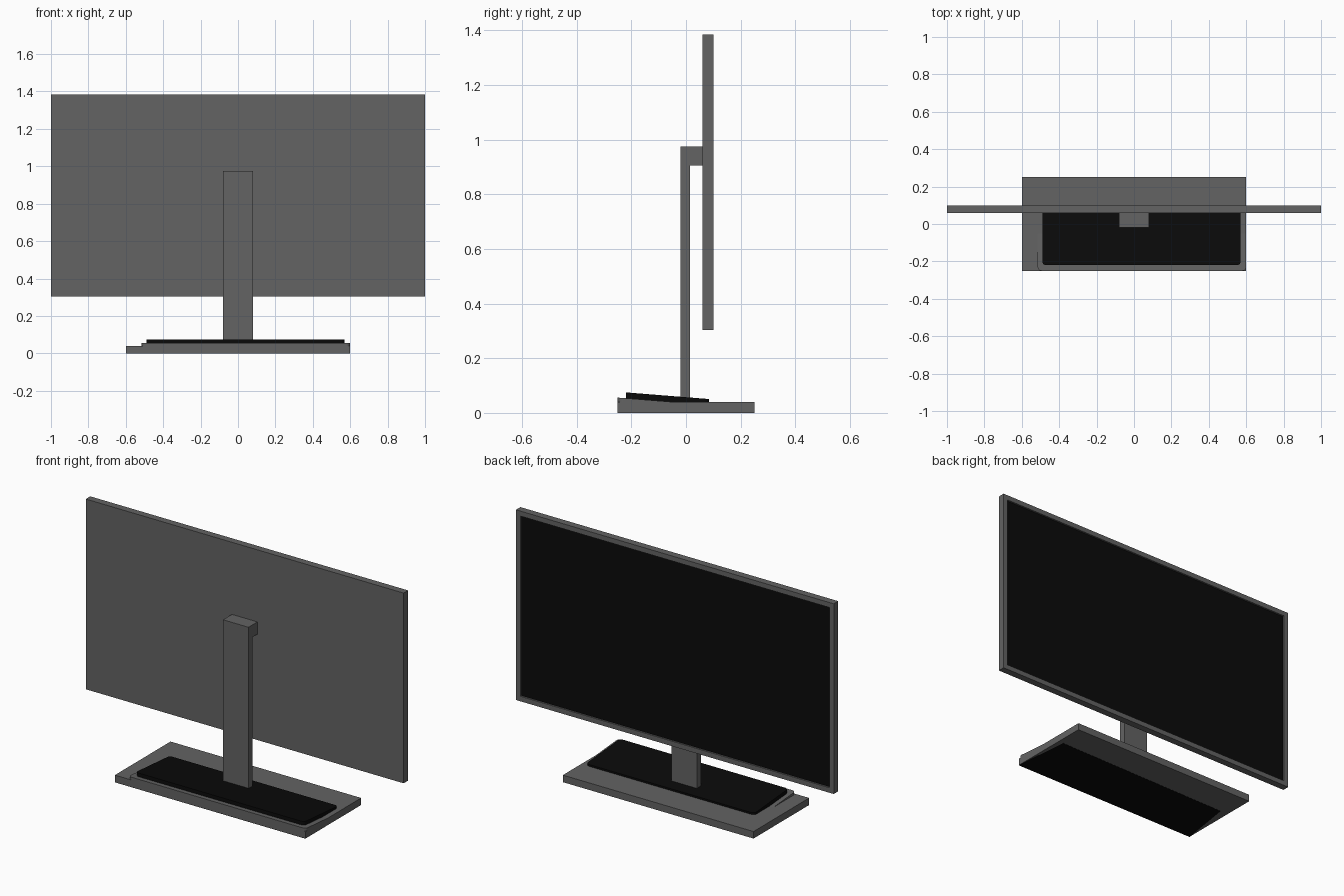
import bpy, bmesh, math
from mathutils import Matrix

cube = bpy.data.objects.get("Cube")
if cube:
    bpy.data.objects.remove(cube, do_unlink=True)


def material(name, value):
    m = bpy.data.materials.new(name)
    m.use_nodes = True
    colour = (value, value, value, 1)
    m.diffuse_color = colour
    m.node_tree.nodes["Principled BSDF"].inputs["Base Color"].default_value = colour
    return m


grey = material("dark grey plastic", 0.125)
black = material("black", 0.003)


def finish(name, bm, *mats):
    bmesh.ops.recalc_face_normals(bm, faces=bm.faces)
    mesh = bpy.data.meshes.new(name)
    bm.to_mesh(mesh)
    bm.free()
    for m in mats:
        mesh.materials.append(m)
    obj = bpy.data.objects.new(name, mesh)
    bpy.context.collection.objects.link(obj)
    return obj


def box(bm, lo, hi):
    size = [b - a for a, b in zip(lo, hi)]
    mid = [(a + b) / 2 for a, b in zip(lo, hi)]
    bmesh.ops.create_cube(bm, size=1, matrix=Matrix.Translation(mid) @ Matrix.Diagonal((*size, 1)))


def prism(bm, points, offset):
    # Closed outline extruded along an offset
    face = bm.faces.new([bm.verts.new(p) for p in points])
    ext = bmesh.ops.extrude_face_region(bm, geom=[face], use_keep_orig=True)
    verts = [v for v in ext["geom"] if isinstance(v, bmesh.types.BMVert)]
    bmesh.ops.translate(bm, verts=verts, vec=offset)


def rounded_rect(x0, x1, y0, y1, r, steps=5):
    corners = [(x1 - r, y1 - r), (x0 + r, y1 - r), (x0 + r, y0 + r), (x1 - r, y0 + r)]
    return [(cx + r * math.cos(a), cy + r * math.sin(a))
            for i, (cx, cy) in enumerate(corners)
            for a in [math.pi / 2 * (i + k / steps) for k in range(steps + 1)]]


# Display housing with an inset, recessed screen on the +y side
bm = bmesh.new()
box(bm, (-1, 0.06, 0.303), (1, 0.10, 1.385))
bm.normal_update()
screen = max(bm.faces, key=lambda f: f.normal.y)
bmesh.ops.inset_region(bm, faces=[screen], thickness=0.04)
ext = bmesh.ops.extrude_face_region(bm, geom=[screen])
bmesh.ops.translate(bm, vec=(0, -0.01, 0),
                    verts=[v for v in ext["geom"] if isinstance(v, bmesh.types.BMVert)])
if screen.is_valid:
    bm.faces.remove(screen)
for f in ext["geom"]:
    if isinstance(f, bmesh.types.BMFace):
        f.material_index = 1
finish("display", bm, grey, black)

# Upright with the arm that carries the display
bm = bmesh.new()
profile = [(-0.02, 0.03), (0.015, 0.03), (0.015, 0.905), (0.06, 0.905), (0.06, 0.975), (-0.02, 0.975)]
prism(bm, [(-0.08, y, z) for y, z in profile], (0.16, 0, 0))
finish("stand_upright", bm, grey)

# Base plate
bm = bmesh.new()
box(bm, (-0.6, -0.25, 0), (0.6, 0.25, 0.04))
finish("base", bm, grey)

# Sloping tray on the front of the base
slope = 0.08
bm = bmesh.new()
outline = rounded_rect(-0.515, 0.6, -0.25, 0.09, 0.02)
prism(bm, [(x, y, 0.056 - slope * (y + 0.25)) for x, y in outline], (0, 0, -0.025))
finish("tray", bm, grey)

# Black rounded pad lying on the tray
bm = bmesh.new()
outline = rounded_rect(-0.49, 0.57, -0.22, 0.085, 0.02)
prism(bm, [(x, y, 0.075 - slope * (y + 0.22)) for x, y in outline], (0, 0, -0.025))
finish("pad", bm, black)

# Thin black foot sheet under the base
bm = bmesh.new()
corners = [(0.57, 0.085), (0.6, -0.25), (-0.6, -0.25), (-0.55, 0.07)]
prism(bm, [(x, y, -0.001) for x, y in corners], (0, 0, 0.002))
finish("underside_sheet", bm, black)
